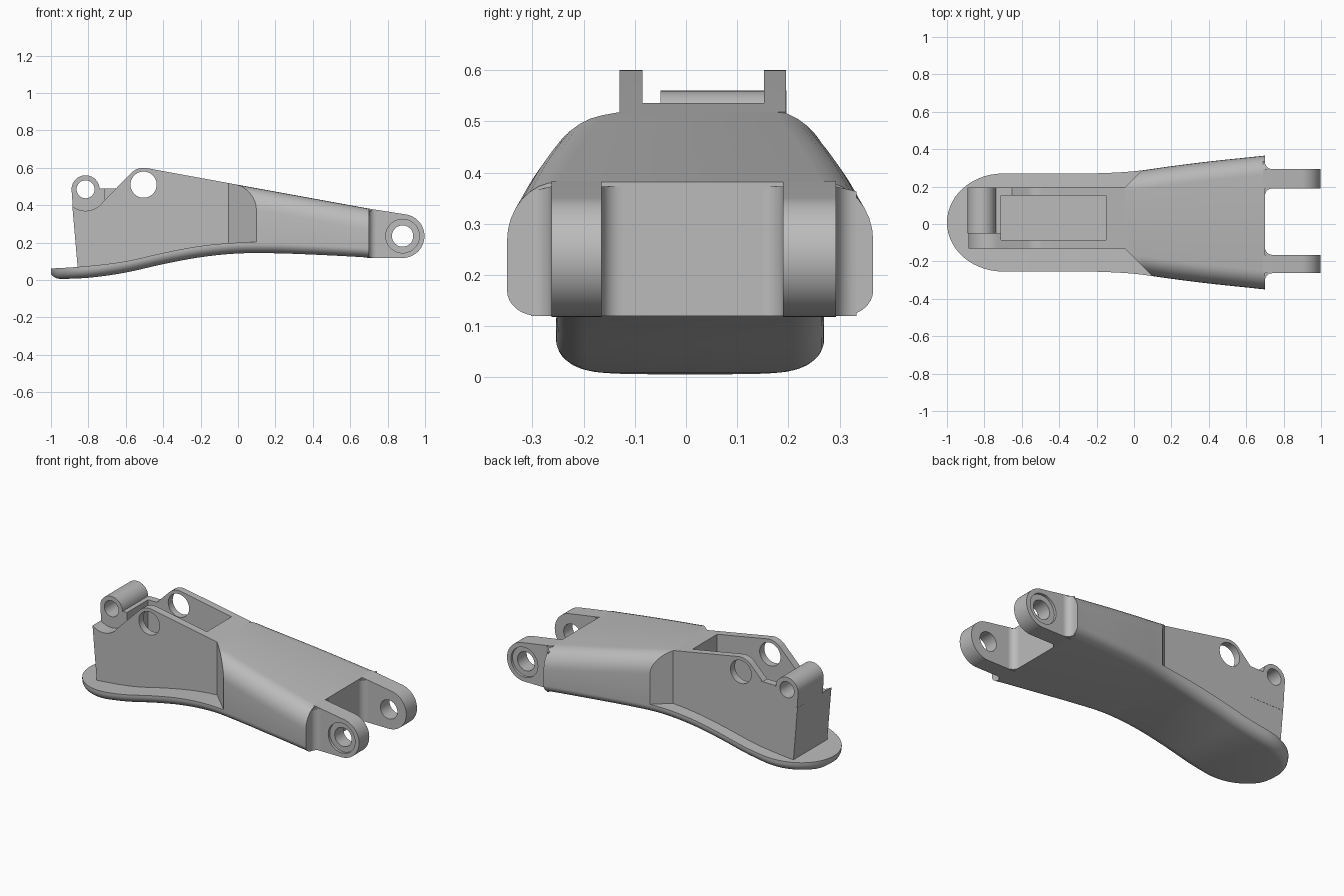
import bpy, bmesh, math
from math import radians, cos, sin, pi

cube = bpy.data.objects.get("Cube")
if cube:
    bpy.data.objects.remove(cube, do_unlink=True)

grey = bpy.data.materials.new("machined grey")
grey.use_nodes = True
grey.diffuse_color = (0.5, 0.5, 0.5, 1)
grey.node_tree.nodes["Principled BSDF"].inputs["Base Color"].default_value = (0.5, 0.5, 0.5, 1)

MID_Y = 0.008
# Values every 0.2 along x, starting at the toe
BOTTOM = [.005, .012, .04, .085, .122, .142, .143, .136, .126, .115]
SOLE_TOP = [.062, .075, .1, .145, .182, .2, .203, .203, .203, .203]
WIDTH = [.262, .262, .262, .261, .263, .274, .301, .326, .347, .366]


def along(vals, x):
    """Smooth curve through evenly spaced values."""
    u = (x + 1) / 0.2
    i = max(0, min(int(u), len(vals) - 2))
    t = u - i
    p0, p1, p2, p3 = (vals[max(0, min(k, len(vals) - 1))] for k in range(i - 1, i + 3))
    return p1 + t / 2 * (p2 - p0 + t * (2 * p0 - 5 * p1 + 4 * p2 - p3
                                        + t * (3 * (p1 - p2) + p3 - p0)))


def slope(x):
    return 0.6 - 0.182 * (x + 0.5)


def arc(cx, cy, r, a, b, n=16):
    return [(cx + r * cos(radians(a + (b - a) * i / n)),
             cy + r * sin(radians(a + (b - a) * i / n))) for i in range(n + 1)]


def make(name, bm):
    bmesh.ops.recalc_face_normals(bm, faces=bm.faces)
    mesh = bpy.data.meshes.new(name)
    bm.to_mesh(mesh)
    bm.free()
    mesh.materials.append(grey)
    ob = bpy.data.objects.new(name, mesh)
    bpy.context.collection.objects.link(ob)
    return ob


def loft(name, rings):
    bm = bmesh.new()
    loops = [[bm.verts.new(p) for p in ring] for ring in rings]
    for a, b in zip(loops, loops[1:]):
        for i in range(len(a)):
            j = (i + 1) % len(a)
            bm.faces.new((a[i], a[j], b[j], b[i]))
    bm.faces.new(loops[0])
    bm.faces.new(loops[-1])
    return make(name, bm)


def prism(name, pts, lo, hi, axis="y"):
    """Extrude an xz profile along y, or an xy profile along z."""
    put = (lambda p, d: (p[0], d, p[1])) if axis == "y" else (lambda p, d: (p[0], p[1], d))
    return loft(name, [[put(p, d) for p in pts] for d in (lo, hi)])


def disc(cx, cz, r, lo, hi):
    return prism("cutter", arc(cx, cz, r, 0, 360, 48)[:-1], lo, hi)


def cut(ob, cutter):
    cutter.hide_render = True
    mod = ob.modifiers.new("cut", "BOOLEAN")
    mod.operation = "DIFFERENCE"
    mod.solver = "EXACT"
    mod.object = cutter
    bpy.ops.object.select_all(action="DESELECT")
    bpy.context.view_layer.objects.active = ob
    ob.select_set(True)
    bpy.ops.object.modifier_apply(modifier=mod.name)
    bpy.data.objects.remove(cutter, do_unlink=True)


def section(x, w, b, t, round_top):
    """Flat-bottomed cross-section with rounded lower and optional rounded upper corners."""
    rx, rz, n = min(0.06, w * 0.9), min(0.05, (t - b) * 0.85), 8
    half = [(w - rx + rx * sin(pi / 2 * i / n), b + rz - rz * cos(pi / 2 * i / n))
            for i in range(n + 1)]
    if round_top:
        half += [(w - .1 + .1 * cos(pi / 2 * i / n), t - .115 + .115 * sin(pi / 2 * i / n))
                 for i in range(n + 1)]
    else:
        half.append((w, t))
    pts = half + [(-y, z) for y, z in reversed(half)]
    return [(x, MID_Y + y, z) for y, z in pts]


# Curved sole plate with a rounded toe
rings = []
toe = [-0.7 - 0.3 * cos(pi / 2 * i / 14) for i in range(15)]
for x in toe + [-0.65 + 0.05 * i for i in range(16)]:
    w = along(WIDTH, x)
    if x < -0.7:
        w = max(0.02, w * math.sqrt(max(0, 1 - ((x + 0.7) / 0.3) ** 2)))
    lift = 0.025 * max(0, 1 - (x + 1) / 0.05) ** 2
    rings.append(section(x, w, along(BOTTOM, x) + lift, along(SOLE_TOP, x), False))
loft("sole_plate", rings)

# Flared body, cut at 45 degrees behind the shoulders
xs = [-0.06] + [0.05 * i for i in range(15)]
body = loft("flared_body", [section(x, along(WIDTH, x), along(BOTTOM, x), slope(x), True)
                            for x in xs])
for y, s in ((0.195, 1), (-0.13, -1)):
    out = y + 0.3 * s
    cut(body, prism("cutter", [(-0.05, y), (0.25, out), (-0.4, out), (-0.4, y)], -0.1, 0.8, "z"))


def pocket():
    return prism("cutter", [(-0.71, 0.25), (-0.15, 0.25), (-0.15, 0.8), (-0.71, 0.8)],
                 -0.085, 0.152)


# Upright housing with side cheeks, open pocket and pivot hole
profile = [(-0.855, 0.04), (-0.05, 0.16), (-0.05, slope(-0.05))]
profile += arc(-0.505, 0.51, 0.09, 80, 135)
profile += arc(-0.815, 0.485, 0.115, 327, 232)
housing = prism("housing", profile, -0.13, 0.195)
cut(housing, pocket())
cut(housing, disc(-0.505, 0.51, 0.07, -0.3, 0.3))

# Hinge boss with its saddle
profile = [(-0.64, 0.3), (-0.64, 0.49), (-0.738, 0.49)]
profile += arc(-0.815, 0.485, 0.075, 0, 180, 24) + [(-0.877, 0.3)]
boss = prism("hinge_boss", profile, -0.05, 0.196)
cut(boss, pocket())
cut(boss, disc(-0.815, 0.485, 0.048, -0.3, 0.3))

# Fork lugs with holes, outer recesses and corner fillets
for side, lo, hi in (("left", 0.19, 0.293), ("right", -0.263, -0.165)):
    profile = [(0.69, 0.118)] + arc(0.88, 0.235, 0.117, -90, 80, 28) + [(0.69, slope(0.69))]
    lug = prism(side + "_fork_lug", profile, lo, hi)
    cut(lug, disc(0.88, 0.235, 0.057, -0.5, 0.5))
    outer = hi if lo > 0 else lo
    cut(lug, disc(0.88, 0.235, 0.09, outer - 0.015, outer + 0.015))
    for edge, s, r in ((hi, 1, 0.04), (lo, -1, 0.04)):
        pts = [(0.69, edge - 0.01 * s), (0.7 + r, edge - 0.01 * s)]
        pts += arc(0.7 + r, edge + r * s, r, -90 * s, -180 * s, 8)
        pts.append((0.69, edge + r * s))
        fillet = prism(side + "_lug_fillet", pts, 0.12, 0.373, "z")
        if edge == outer:
            for v in fillet.data.vertices:
                if v.co.z > 0.3:
                    v.co.z -= 0.25 * max(0, abs(v.co.y - edge))

# Smooth curved faces, keep crisp edges
for ob in bpy.context.scene.objects:
    if ob.type == "MESH":
        bpy.ops.object.select_all(action="DESELECT")
        bpy.context.view_layer.objects.active = ob
        ob.select_set(True)
        bpy.ops.object.shade_smooth_by_angle(angle=radians(30))
